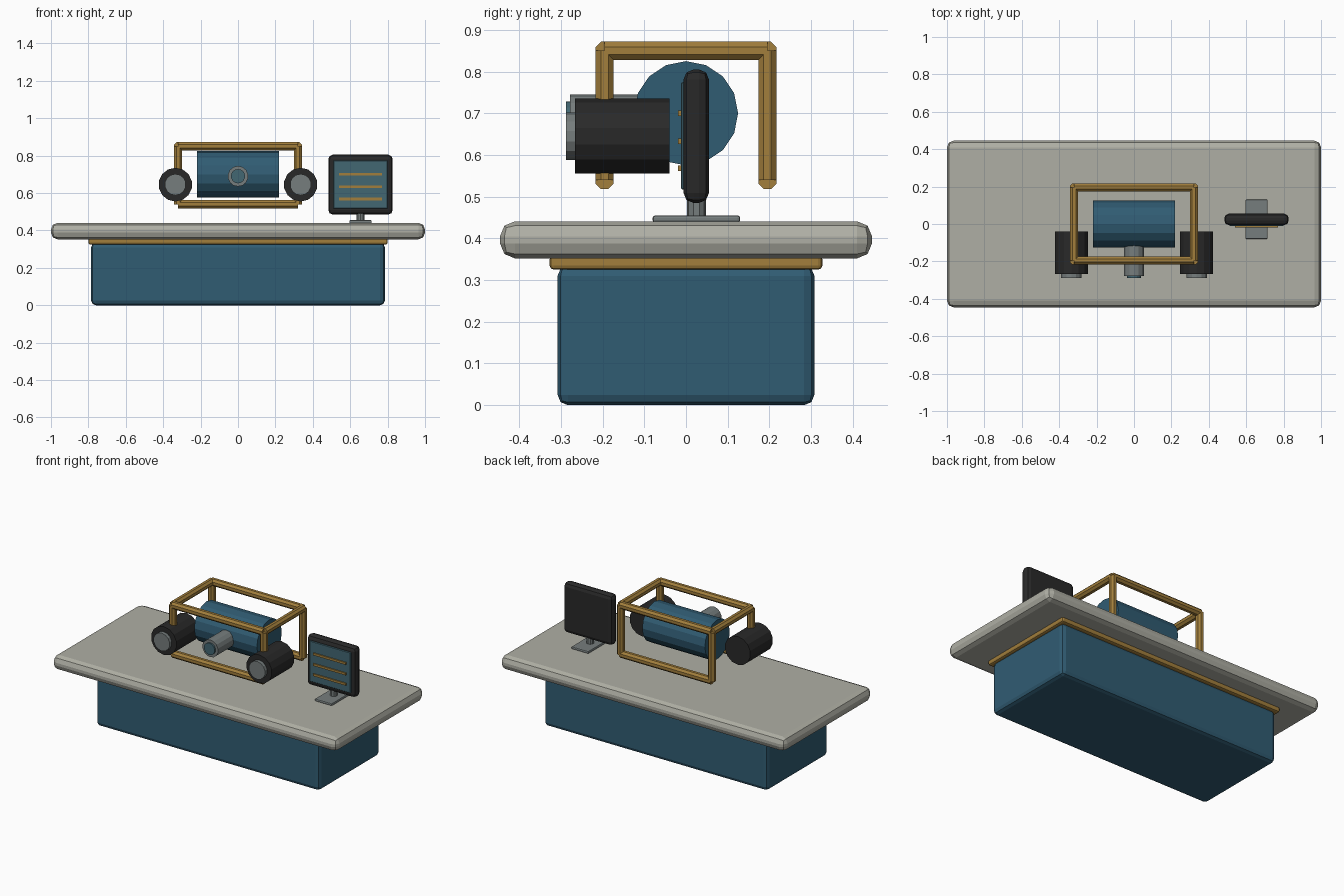
import bpy, math
from mathutils import Vector

if "Cube" in bpy.data.objects:
    bpy.data.objects.remove(bpy.data.objects["Cube"])


def material(name, rgb):
    m = bpy.data.materials.new(name)
    m.diffuse_color = (*rgb, 1)
    m.use_nodes = True
    m.node_tree.nodes["Principled BSDF"].inputs["Base Color"].default_value = m.diffuse_color
    return m


BLUE = material("petrol blue", (0.030, 0.107, 0.171))
GOLD = material("brass", (0.36, 0.21, 0.045))
STONE = material("warm grey", (0.43, 0.43, 0.375))
DARK = material("charcoal", (0.022, 0.022, 0.022))
STEEL = material("steel grey", (0.18, 0.205, 0.205))
GLASS = material("teal glass", (0.055, 0.135, 0.17))


def box(name, lo, hi, mat, bevel=0.0, segments=2):
    """Box between two corners with rounded edges."""
    bpy.ops.mesh.primitive_cube_add(size=1, location=[(a + b) / 2 for a, b in zip(lo, hi)])
    o = bpy.context.object
    o.name = name
    o.scale = [b - a for a, b in zip(lo, hi)]
    bpy.ops.object.transform_apply(location=False, rotation=False, scale=True)
    o.data.materials.append(mat)
    if bevel:
        mod = o.modifiers.new("rounding", "BEVEL")
        mod.width, mod.segments = bevel, segments
    return o


def rod(name, a, b, r, sides, mat, turn=0.0):
    """Cylinder from point a to point b, turned about its own axis."""
    a, b = Vector(a), Vector(b)
    bpy.ops.mesh.primitive_cylinder_add(vertices=sides, radius=r, depth=(b - a).length)
    o = bpy.context.object
    o.name = name
    for v in o.data.vertices:
        x, y = v.co.x, v.co.y
        v.co.x = x * math.cos(turn) - y * math.sin(turn)
        v.co.y = x * math.sin(turn) + y * math.cos(turn)
    o.rotation_euler = (b - a).to_track_quat('Z', 'Y').to_euler()
    o.location = (a + b) / 2
    o.data.materials.append(mat)
    return o


# Counter: cabinet, trim and worktop
box("cabinet", (-0.785, -0.308, 0), (0.785, 0.308, 0.335), BLUE, 0.025)
box("trim", (-0.80, -0.327, 0.325), (0.80, 0.327, 0.36), GOLD, 0.010)
box("worktop", (-1, -0.446, 0.352), (1, 0.446, 0.441), STONE, 0.036)

# Central drum with its nozzle
rod("drum", (-0.22, 0, 0.70), (0.22, 0, 0.70), 0.125, 16, BLUE)
rod("nozzle", (0, -0.278, 0.69), (0, -0.10, 0.69), 0.055, 14, STEEL)
rod("nozzle_glass", (0, -0.288, 0.69), (0, -0.27, 0.69), 0.038, 14, GLASS)

# Side barrels with lenses
for side, s in (("left", -1), ("right", 1)):
    x = s * 0.335
    rod(side + "_barrel", (x, -0.266, 0.645), (x, -0.04, 0.645), 0.09, 14, DARK)
    rod(side + "_lens", (x, -0.288, 0.645), (x, -0.255, 0.645), 0.057, 14, STEEL)

# Tubular cage
X, Y, TOP, LOW = 0.32, 0.195, 0.85, 0.54


def tube(name, a, b):
    rod(name, a, b, 0.0235, 8, GOLD, math.pi / 8)


for end, y in (("front", -Y), ("back", Y)):
    tube(end + "_top_bar", (-X, y, TOP), (X, y, TOP))
    tube(end + "_bottom_bar", (-X, y, LOW), (X, y, LOW))
    for side, x in (("left", -X), ("right", X)):
        tube(f"{end}_{side}_post", (x, y, LOW), (x, y, TOP))
for side, x in (("left", -X), ("right", X)):
    tube(side + "_top_rail", (x, -Y, TOP), (x, Y, TOP))

# Monitor on a stand
box("stand_foot", (0.595, -0.08, 0.438), (0.715, 0.13, 0.455), STEEL, 0.006)
rod("stand_neck", (0.655, 0.025, 0.45), (0.655, 0.025, 0.50), 0.023, 10, STEEL)
box("monitor", (0.483, -0.006, 0.485), (0.827, 0.055, 0.805), DARK, 0.024)
box("screen", (0.51, -0.012, 0.517), (0.80, 0.0, 0.775), GLASS, 0.003, 1)
for i, z in enumerate((0.568, 0.633, 0.70)):
    box(f"screen_line_{i}", (0.54, -0.019, z - 0.007), (0.77, -0.011, z + 0.007), GOLD)
